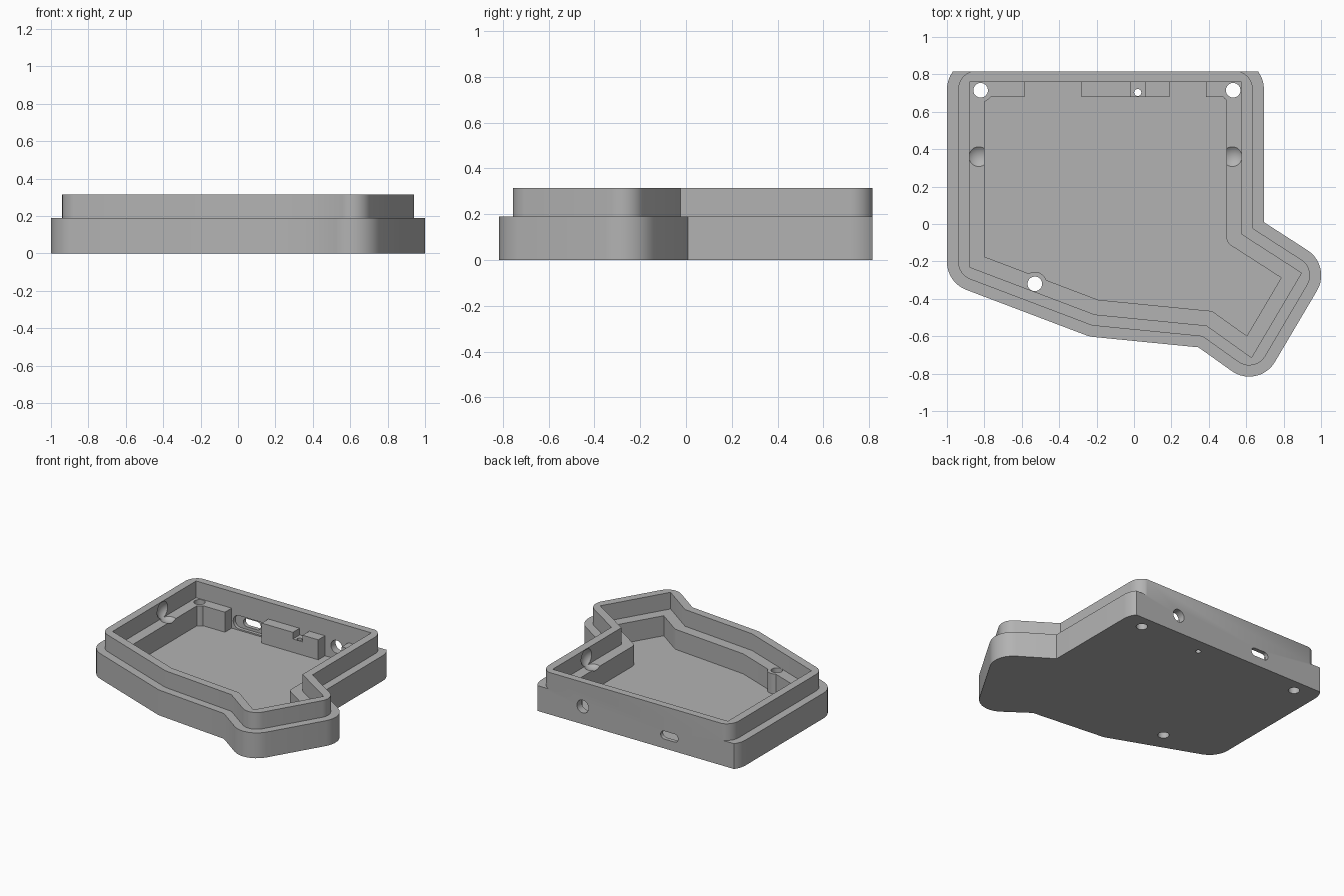
import bpy, bmesh, math
from mathutils import Vector, Matrix

cube = bpy.data.objects.get("Cube")
if cube:
    bpy.data.objects.remove(cube)

FLOOR, LEDGE, TOP, BACK = 0.04, 0.19, 0.315, 0.815

# Outline of the upper cavity, counter-clockwise
OUTLINE = [Vector(p) for p in (
    (-0.88, 0.76), (-0.88, -0.23), (-0.21, -0.484), (0.388, -0.543),
    (0.628, -0.714), (0.895, -0.262), (0.575, -0.056), (0.575, 0.76))]


def offset(pts, d):
    """Move every edge outward by d, keeping mitred corners."""
    out = []
    for i, p in enumerate(pts):
        a = (p - pts[i - 1]).normalized()
        b = (pts[(i + 1) % len(pts)] - p).normalized()
        na, nb = Vector((a.y, -a.x)), Vector((b.y, -b.x))
        out.append(p + (na + nb) * d / (1 + na.dot(nb)))
    return out


def fillet(pts, r, convex=True, steps=10):
    """Round the convex (or only the reflex) corners with radius r."""
    out = []
    for i, p in enumerate(pts):
        a = (p - pts[i - 1]).normalized()
        b = (pts[(i + 1) % len(pts)] - p).normalized()
        cross = a.x * b.y - a.y * b.x
        if (cross > 0) != convex:
            out.append(p)
            continue
        turn = math.atan2(cross, a.dot(b))
        start = p - a * r * math.tan(abs(turn) / 2)
        side = 1 if turn > 0 else -1
        radius = Vector((a.y, -a.x)) * r * side
        centre = start - radius
        for k in range(steps + 1):
            out.append(centre + Matrix.Rotation(turn * k / steps, 2) @ radius)
    return out


def finish(name, bm):
    bmesh.ops.recalc_face_normals(bm, faces=bm.faces)
    mesh = bpy.data.meshes.new(name)
    bm.to_mesh(mesh)
    bm.free()
    obj = bpy.data.objects.new(name, mesh)
    bpy.context.collection.objects.link(obj)
    return obj


def prism(name, pts, z0, z1, along_y=False):
    """Extrude a flat outline; along_y stands it up so depth runs in y."""
    bm = bmesh.new()
    face = bm.faces.new([bm.verts.new((p[0], p[1], z0)) for p in pts])
    top = bmesh.ops.extrude_face_region(bm, geom=[face])["geom"]
    bmesh.ops.translate(bm, vec=(0, 0, z1 - z0),
                        verts=[v for v in top if isinstance(v, bmesh.types.BMVert)])
    if along_y:
        bm.transform(Matrix.Rotation(math.pi / 2, 4, "X"))
    return finish(name, bm)


def circle(x, y, r, n=40):
    return [(x + r * math.cos(math.tau * k / n), y + r * math.sin(math.tau * k / n))
            for k in range(n)]


def rect(x0, x1, y0, y1):
    return [Vector(p) for p in ((x0, y0), (x1, y0), (x1, y1), (x0, y1))]


def ball(x, y, z, r):
    bm = bmesh.new()
    bmesh.ops.create_uvsphere(bm, u_segments=40, v_segments=24, radius=r)
    bmesh.ops.translate(bm, vec=(x, y, z), verts=bm.verts)
    return finish("dimple_cutter", bm)


def combine(target, tool, operation="DIFFERENCE"):
    mod = target.modifiers.new("cut", "BOOLEAN")
    mod.operation, mod.solver, mod.object = operation, "EXACT", tool
    bpy.ops.object.select_all(action="DESELECT")
    bpy.context.view_layer.objects.active = target
    target.select_set(True)
    bpy.ops.object.modifier_apply(modifier=mod.name)
    bpy.data.objects.remove(tool)


# Stepped outer shell, trimmed flat at the back
case = prism("case_shell", fillet(offset(OUTLINE, 0.12), 0.16), 0, LEDGE)
combine(case, prism("rim", fillet(offset(OUTLINE, 0.06), 0.10), 0.1, TOP), "UNION")
combine(case, prism("back_trim", rect(-2, 2, BACK, 2), -1, 1))

# Lower pocket, leaving screw bosses standing in it
screws = [(-0.82, 0.715), (0.53, 0.715), (-0.53, -0.32)]
pocket = prism("pocket", fillet(offset(OUTLINE, -0.08), 0.05, convex=False), FLOOR, 0.25)
for x, y in screws:
    combine(pocket, prism("boss", circle(x, y, 0.064), -0.1, LEDGE))
combine(case, pocket)

# Gaps between the back blocks, and the button notch
for x0, x1, z in ((-0.585, -0.28, FLOOR), (0.19, 0.385, FLOOR), (-0.02, 0.06, 0.14)):
    combine(case, prism("gap", rect(x0, x1, 0.6, 0.76), z, 0.25))

# Upper cavity down to the plate ledge
combine(case, prism("cavity", OUTLINE, LEDGE, 0.5))

# Screw holes and button hole through the floor
for x, y, r in [(x, y, 0.039) for x, y in screws] + [(0.02, 0.703, 0.019)]:
    combine(case, prism("hole", circle(x, y, r), -0.2, 0.6))

# Audio jack hole, cable slot and the wider recess behind it
combine(case, prism("jack", circle(0.287, 0.133, 0.048), -0.9, -0.7, True))
slot = fillet(rect(-0.505, -0.36, 0.07, 0.13), 0.0299)
combine(case, prism("slot", slot, -0.9, -0.7, True))
recess = fillet(rect(-0.572, -0.293, 0.05, 0.15), 0.0499)
combine(case, prism("recess", recess, -0.785, -0.7, True))

# Shallow snap dimples on the inner side walls
for x in (-0.83, 0.525):
    combine(case, ball(x, 0.36, 0.25, 0.08))

# Single grey plastic
grey = bpy.data.materials.new("grey_plastic")
grey.use_nodes = True
colour = (0.45, 0.45, 0.45, 1)
grey.diffuse_color = colour
grey.node_tree.nodes["Principled BSDF"].inputs["Base Color"].default_value = colour
case.data.materials.clear()
case.data.materials.append(grey)
for poly in case.data.polygons:
    poly.material_index = 0

bpy.ops.object.select_all(action="DESELECT")
case.select_set(True)
bpy.context.view_layer.objects.active = case
bpy.ops.object.shade_smooth_by_angle(angle=math.radians(30))
